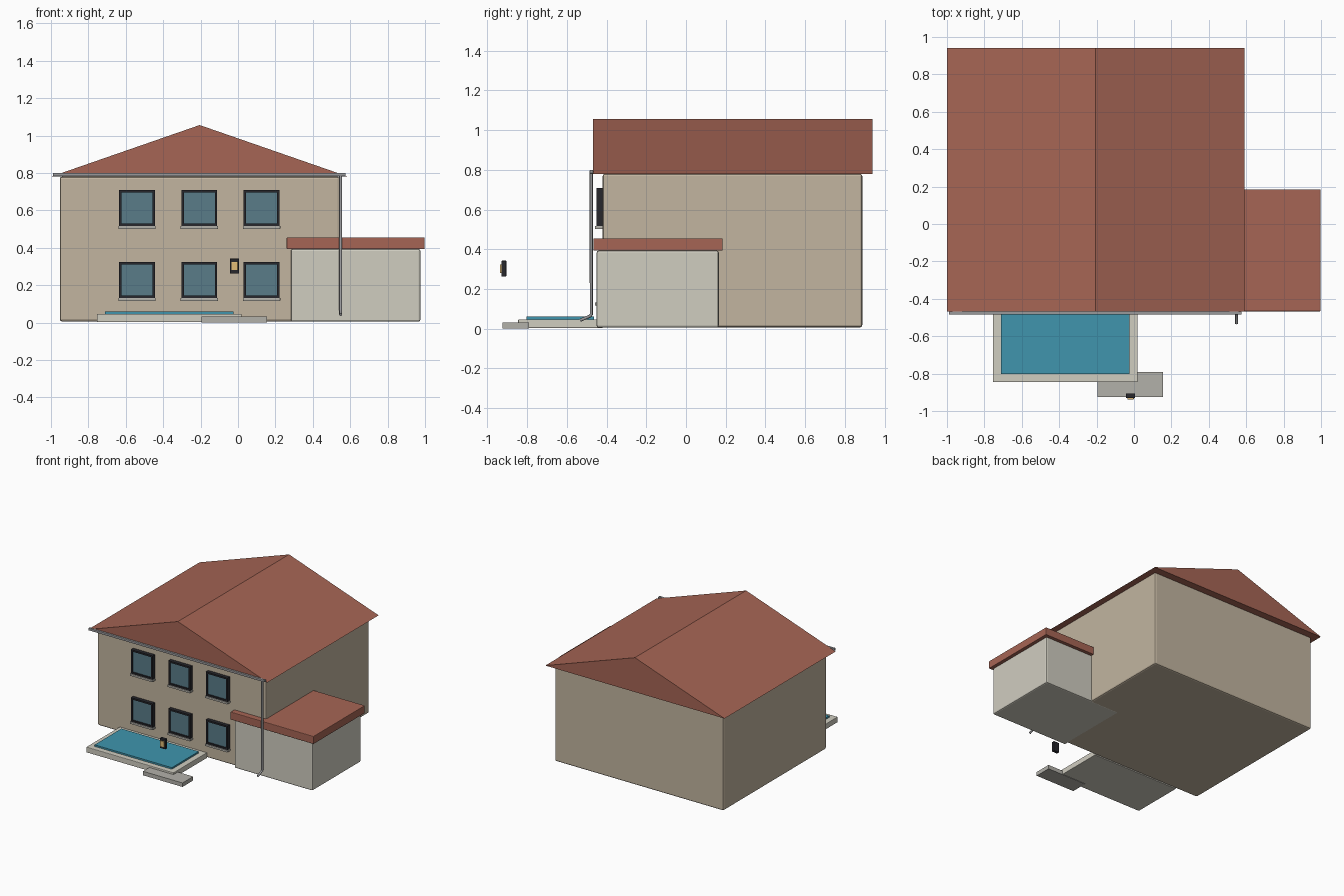
import bpy, bmesh
from mathutils import Vector

if "Cube" in bpy.data.objects:
    bpy.data.objects.remove(bpy.data.objects["Cube"])


def mat(name, rgb):
    m = bpy.data.materials.new(name)
    m.diffuse_color = (*rgb, 1)
    m.use_nodes = True
    m.node_tree.nodes["Principled BSDF"].inputs["Base Color"].default_value = m.diffuse_color
    return m


WALL = mat("wall", (0.54, 0.46, 0.35))
PALE = mat("pale_wall", (0.63, 0.61, 0.53))
TILE = mat("roof_tile", (0.38, 0.13, 0.09))
DARK = mat("dark_frame", (0.02, 0.02, 0.025))
GLASS = mat("glass", (0.10, 0.20, 0.25))
WATER = mat("water", (0.05, 0.30, 0.42))
STONE = mat("stone", (0.45, 0.44, 0.40))
METAL = mat("metal", (0.32, 0.32, 0.33))
GOLD = mat("lamp_glow", (0.75, 0.50, 0.18))


def finish(name, bm, material, bevel=0):
    bmesh.ops.recalc_face_normals(bm, faces=bm.faces)
    me = bpy.data.meshes.new(name)
    bm.to_mesh(me)
    bm.free()
    ob = bpy.data.objects.new(name, me)
    bpy.context.collection.objects.link(ob)
    me.materials.append(material)
    if bevel:
        b = ob.modifiers.new("bevel", "BEVEL")
        b.width, b.segments = bevel, 2
    return ob


def add_box(bm, x, y, z):
    verts = bmesh.ops.create_cube(bm, size=1)["verts"]
    for v in verts:
        v.co = Vector(((r[0] + r[1]) / 2 + c * (r[1] - r[0])
                       for r, c in zip((x, y, z), v.co)))


def box(name, x, y, z, material, bevel=0):
    bm = bmesh.new()
    add_box(bm, x, y, z)
    return finish(name, bm, material, bevel)


# Main house body and gabled roof
box("house_body", (-0.953, 0.543), (-0.42, 0.888), (0.006, 0.78), WALL, 0.012)
bm = bmesh.new()
front = bm.faces.new([bm.verts.new((x, -0.469, z)) for x, z in
                      ((-1.0, 0.78), (0.59, 0.78), (-0.205, 1.056))])
ext = bmesh.ops.extrude_face_region(bm, geom=[front], use_keep_orig=True)
bmesh.ops.translate(bm, vec=(0, 1.409, 0),
                    verts=[g for g in ext["geom"] if isinstance(g, bmesh.types.BMVert)])
finish("main_roof", bm, TILE)

# Garage wing with slab roof
box("garage_body", (0.283, 0.975), (-0.45, 0.165), (0.005, 0.393), PALE, 0.01)
box("garage_roof", (0.26, 0.997), (-0.467, 0.185), (0.393, 0.455), TILE, 0.004)

# Windows: frame ring, glass pane and sill
for cz in (0.228, 0.613):
    for cx in (-0.54, -0.207, 0.126):
        o, i = 0.096, 0.083
        bm = bmesh.new()
        for s in (-1, 1):
            add_box(bm, sorted((cx + s * i, cx + s * o)), (-0.45, -0.418), (cz - o, cz + o))
            add_box(bm, (cx - i, cx + i), (-0.45, -0.418), sorted((cz + s * i, cz + s * o)))
        finish("window_frame", bm, DARK)
        box("window_glass", (cx - i, cx + i), (-0.44, -0.418), (cz - i, cz + i), GLASS)
        box("window_sill", (cx - 0.1, cx + 0.1), (-0.458, -0.418),
            (cz - o - 0.016, cz - o), STONE, 0.002)

# Gutter and downpipe
box("gutter", (-0.99, 0.575), (-0.485, -0.467), (0.782, 0.8), METAL, 0.003)
cu = bpy.data.curves.new("downpipe", "CURVE")
cu.dimensions = "3D"
cu.bevel_depth, cu.bevel_resolution, cu.use_fill_caps = 0.008, 2, True
sp = cu.splines.new("POLY")
path = [(0.549, -0.477, 0.795), (0.549, -0.477, 0.072), (0.549, -0.482, 0.064),
        (0.549, -0.533, 0.042)]
sp.points.add(len(path) - 1)
for p, co in zip(sp.points, path):
    p.co = (*co, 1)
cu.materials.append(METAL)
bpy.context.collection.objects.link(bpy.data.objects.new("downpipe", cu))

# Pool, step and lamp
box("pool_surround", (-0.755, 0.02), (-0.845, -0.42), (0.003, 0.047), PALE, 0.004)
box("pool_water", (-0.71, -0.025), (-0.803, -0.463), (0.04, 0.06), WATER)
box("entry_step", (-0.195, 0.155), (-0.925, -0.79), (0, 0.032), STONE)
box("lamp_body", (-0.043, 0.006), (-0.93, -0.905), (0.262, 0.342), DARK, 0.003)
box("lamp_panel", (-0.036, -0.001), (-0.938, -0.928), (0.28, 0.324), GOLD, 0.002)
